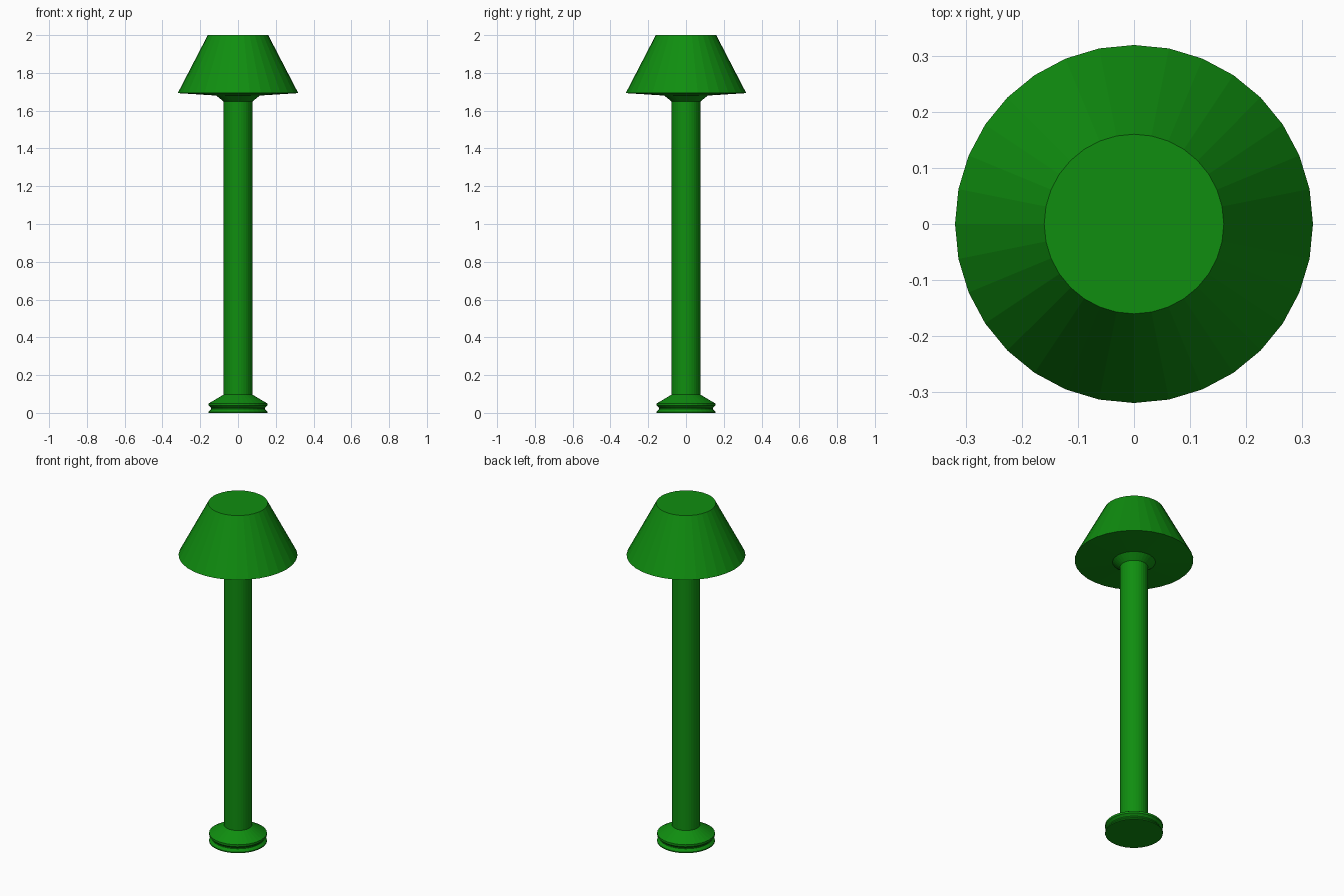
import bpy, math

if "Cube" in bpy.data.objects:
    bpy.data.objects.remove(bpy.data.objects["Cube"])

SIDES = 32
green = bpy.data.materials.new("green")
green.diffuse_color = (0.005, 0.27, 0.005, 1)
green.use_nodes = True
green.node_tree.nodes["Principled BSDF"].inputs["Base Color"].default_value = green.diffuse_color


def lathe(name, profile):
    """Revolve (radius, z) points, listed bottom to top, into a capped flat-shaded solid."""
    verts = [(r * math.cos(2 * math.pi * i / SIDES), r * math.sin(2 * math.pi * i / SIDES), z)
             for r, z in profile for i in range(SIDES)]
    faces = []
    for k in range(len(profile) - 1):
        a, b = k * SIDES, (k + 1) * SIDES
        for i in range(SIDES):
            j = (i + 1) % SIDES
            faces.append((a + i, a + j, b + j, b + i))
    last = (len(profile) - 1) * SIDES
    faces.append(tuple(reversed(range(SIDES))))
    faces.append(tuple(range(last, last + SIDES)))
    mesh = bpy.data.meshes.new(name)
    mesh.from_pydata(verts, [], faces)
    mesh.materials.append(green)
    obj = bpy.data.objects.new(name, mesh)
    bpy.context.collection.objects.link(obj)
    return obj


# Foot with a pinched groove and sloped top
lathe("foot", [(0.155, 0), (0.155, 0.006), (0.142, 0.02), (0.142, 0.026),
               (0.155, 0.038), (0.155, 0.05), (0.076, 0.097)])
# Straight post
lathe("post", [(0.076, 0.09), (0.076, 1.66)])
# Collar flaring into the shade, shallow underside, tapered shade
lathe("shade", [(0.076, 1.648), (0.115, 1.68), (0.319, 1.693), (0.16, 2.0)])
